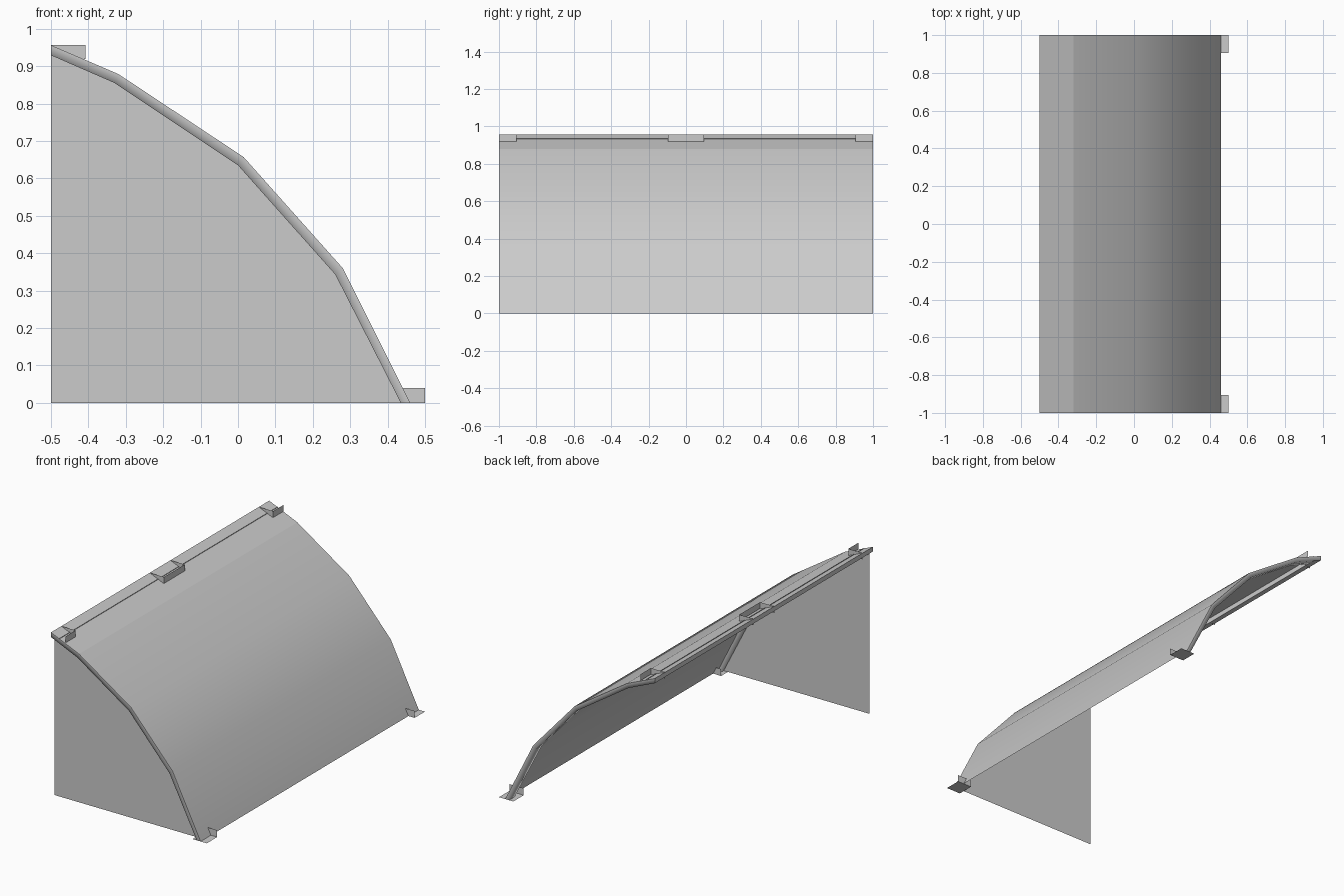
import bpy, bmesh

if "Cube" in bpy.data.objects:
    bpy.data.objects.remove(bpy.data.objects["Cube"])

OUTER = [(-0.5, 0.956), (-0.32, 0.879), (0.015, 0.657), (0.28, 0.36), (0.46, 0.0)]
INNER = [(-0.5, 0.929), (-0.33, 0.855), (0.0, 0.635), (0.26, 0.343), (0.435, 0.0)]


def finish(name, bm, smooth=False):
    bmesh.ops.remove_doubles(bm, verts=bm.verts, dist=1e-5)
    for f in bm.faces:
        f.smooth = smooth
    me = bpy.data.meshes.new(name)
    bm.to_mesh(me)
    bm.free()
    ob = bpy.data.objects.new(name, me)
    bpy.context.collection.objects.link(ob)
    return ob


def row(bm, pts, y):
    return [bm.verts.new((x, y, z)) for x, z in pts]


def strip(bm, a, b):
    """Quads joining two equally long rows of vertices."""
    for i in range(len(a) - 1):
        bm.faces.new((a[i], b[i], b[i + 1], a[i + 1]))


# Curved roof sheet: flat top band, then smooth facets
bm = bmesh.new()
strip(bm, row(bm, OUTER, 1), row(bm, OUTER, -1))
for e in bm.edges:
    if all(abs(v.co.x - OUTER[1][0]) < 1e-4 for v in e.verts):
        e.smooth = False
finish("roof_sheet", bm, True)

# Softly shaded trim bars along both curved ends
for label, s in (("front", -1), ("back", 1)):
    bm = bmesh.new()
    rows = [row(bm, p, y * s) for p, y in
            ((OUTER, 1), (INNER, 1), (INNER, 0.95), (OUTER, 0.95))]
    for a, b in zip(rows, rows[1:]):
        strip(bm, a, b)
    bmesh.ops.recalc_face_normals(bm, faces=bm.faces)
    finish(label + "_trim", bm, True)

# Trim bar along the top edge, its inner wall just breaking the sheet
bm = bmesh.new()
section = [(-0.445, 0.936), (-0.445, 0.905), (-0.5, 0.929), (-0.5, 0.956)]
strip(bm, row(bm, section, -1), row(bm, section, 1))
finish("top_trim", bm)

# Filled panel closing the front end, set back behind the trim face
bm = bmesh.new()
bm.faces.new(row(bm, [(-0.5, 0.0)] + OUTER[::-1], -0.967))
finish("front_panel", bm)


def clip(name, box, wall, ends, sides):
    """Open clip: one wall spanning two y ends, plus the given side plates."""
    x0, x1, z0, z1 = box
    bm = bmesh.new()
    for y in sides:
        bm.faces.new(row(bm, [(x0, z0), (x1, z0), (x1, z1), (x0, z1)], y))
    strip(bm, row(bm, wall, ends[0]), row(bm, wall, ends[1]))
    finish(name, bm)


# Clips on the top edge and at the feet; end clips are open outward
TOP = (-0.5, -0.408, 0.919, 0.956)
FOOT = (0.408, 0.5, 0.0, 0.04)
top_wall = [(-0.408, 0.919), (-0.408, 0.956)]
foot_wall = [(0.408, 0.0), (0.5, 0.0)]
clip("middle_top_clip", TOP, top_wall, (-0.095, 0.095), (-0.095, 0.095))
for label, s in (("front", -1), ("back", 1)):
    ends, sides = (0.905 * s, s), (0.905 * s,)
    clip(label + "_top_clip", TOP, top_wall, ends, sides)
    clip(label + "_foot_clip", FOOT, foot_wall, ends, sides)
